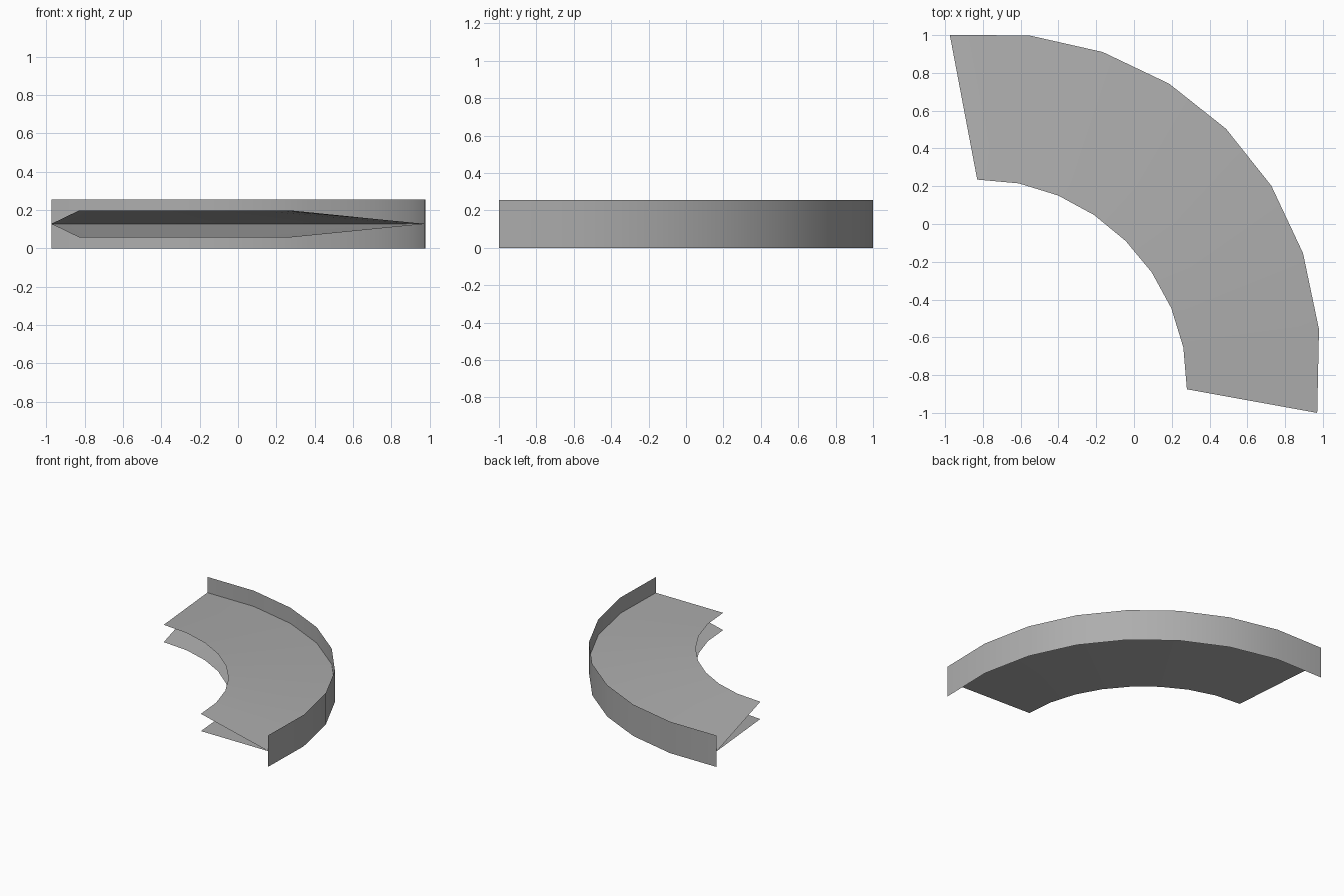
import bpy
from mathutils import Vector
from mathutils.geometry import interpolate_bezier

default = bpy.data.objects.get("Cube")
if default:
    bpy.data.objects.remove(default, do_unlink=True)

SEGMENTS = 8
HEIGHT = 0.255
MIDDLE = HEIGHT / 2
FLARE = 0.07

# Single plain grey
grey = bpy.data.materials.new("plain_grey")
grey.use_nodes = True
colour = (0.42, 0.42, 0.42, 1)
grey.diffuse_color = colour
grey.node_tree.nodes["Principled BSDF"].inputs["Base Color"].default_value = colour


def arc(*controls):
    """Evenly stepped points along a curved bend."""
    return interpolate_bezier(*[Vector(c) for c in controls], SEGMENTS + 1)


def at_height(path, z):
    return [(p.x, p.y, z) for p in path]


def strip(name, first, second):
    """Thin sheet spanning two matching rows of points."""
    n = len(first)
    faces = [(i, i + 1, n + i + 1, n + i) for i in range(n - 1)]
    mesh = bpy.data.meshes.new(name)
    mesh.from_pydata(first + second, [], faces)
    mesh.materials.append(grey)
    obj = bpy.data.objects.new(name, mesh)
    bpy.context.collection.objects.link(obj)
    bpy.ops.object.select_all(action="DESELECT")
    obj.select_set(True)
    bpy.context.view_layer.objects.active = obj
    bpy.ops.object.shade_smooth_by_angle()
    return obj


# Plan curves of the bend
outer = arc((-0.975, 1), (0.17, 1.12), (1.13, 0.225), (0.97, -1))
inner = arc((-0.83, 0.235), (-0.23, 0.245), (0.295, -0.27), (0.28, -0.875))

# Upright outer wall
strip("outer_wall", at_height(outer, HEIGHT), at_height(outer, 0))

# Two sheets that join at the wall and spread apart toward the inside
seam = at_height(outer, MIDDLE)
strip("upper_sheet", at_height(inner, MIDDLE + FLARE), seam)
strip("lower_sheet", seam, at_height(inner, MIDDLE - FLARE))
